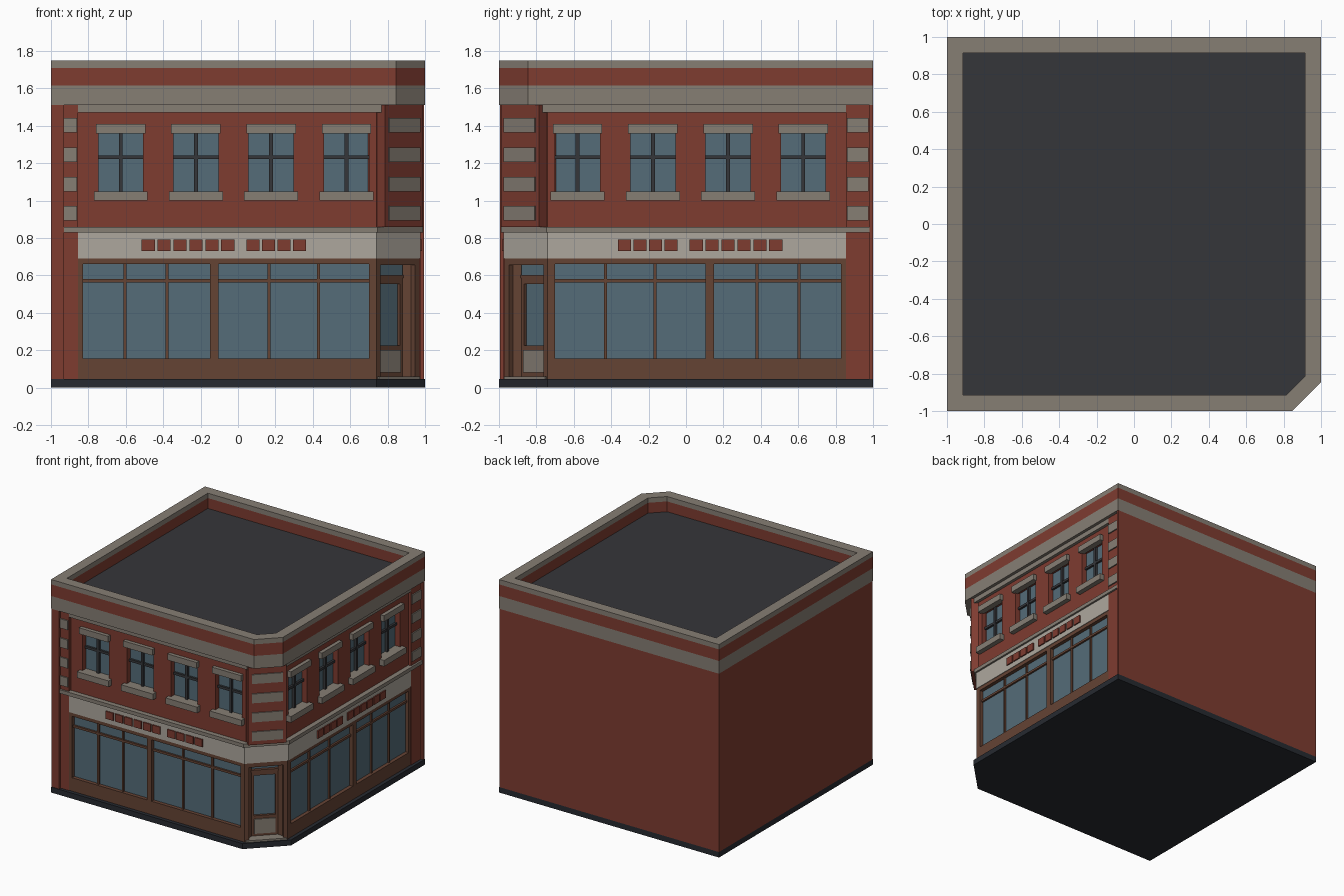
import bpy, bmesh
from mathutils import Vector

if "Cube" in bpy.data.objects:
    bpy.data.objects.remove(bpy.data.objects["Cube"])

R2 = 2 ** 0.5
C = 0.855          # centre of the cut corner (x = C, y = -C)


def mat(name, r, g, b):
    m = bpy.data.materials.new(name)
    m.diffuse_color = (r, g, b, 1)
    m.use_nodes = True
    m.node_tree.nodes["Principled BSDF"].inputs["Base Color"].default_value = m.diffuse_color
    return m


BRICK = mat("brick", .21, .045, .03)
STONE = mat("stone", .24, .21, .175)
CREAM = mat("cream", .42, .39, .34)
WOOD = mat("wood", .13, .056, .034)
GLASS = mat("glass", .09, .15, .19)
DARK = mat("dark", .036, .037, .042)
PLINTH = mat("plinth", .02, .023, .03)


# Facade frames: u along the wall, v outward, z up
def front(u, v, z): return Vector((u, -v, z))
def side(u, v, z): return Vector((v, -u, z))
def corner(u, v, z): return Vector((C + (u + v) / R2, -C + (u - v) / R2, z))


def finish(bm, name, m):
    bmesh.ops.recalc_face_normals(bm, faces=bm.faces[:])
    me = bpy.data.meshes.new(name)
    bm.to_mesh(me)
    bm.free()
    me.materials.append(m)
    bpy.context.collection.objects.link(bpy.data.objects.new(name, me))


def panel(name, f, u0, u1, v0, v1, z0, z1, m, holes=()):
    """Slab in a facade frame with rectangular openings (u0, u1, z0, z1)."""
    us = sorted({u0, u1, *(h[0] for h in holes), *(h[1] for h in holes)})
    zs = sorted({z0, z1, *(h[2] for h in holes), *(h[3] for h in holes)})
    bm = bmesh.new()
    grid = {(u, z): bm.verts.new(f(u, v1, z)) for u in us for z in zs}
    for a, b in zip(us, us[1:]):
        for c, d in zip(zs, zs[1:]):
            mu, mz = (a + b) / 2, (c + d) / 2
            if not any(h[0] < mu < h[1] and h[2] < mz < h[3] for h in holes):
                bm.faces.new([grid[a, c], grid[b, c], grid[b, d], grid[a, d]])
    ext = bmesh.ops.extrude_face_region(bm, geom=bm.faces[:], use_keep_orig=True)
    new = [e for e in ext["geom"] if isinstance(e, bmesh.types.BMVert)]
    bmesh.ops.translate(bm, verts=new, vec=f(0, v0, 0) - f(0, v1, 0))
    bmesh.ops.delete(bm, geom=[v for v in bm.verts if not v.link_faces], context='VERTS')
    finish(bm, name, m)


def outline(w, k, b):
    """Plan with front/right walls at w, cut corner from k, back/left at b."""
    return [(-b, -w), (k, -w), (w, -k), (w, b), (-b, b)]


def prism(name, w, k, b, z0, z1, m, inner=None):
    bm = bmesh.new()

    def ring(pts, z): return [bm.verts.new((x, y, z)) for x, y in pts]

    def bridge(p, q):
        n = len(p)
        for i in range(n):
            j = (i + 1) % n
            bm.faces.new([p[i], p[j], q[j], q[i]])
    lo, hi = ring(outline(w, k, b), z0), ring(outline(w, k, b), z1)
    bridge(lo, hi)
    if inner:
        ilo, ihi = ring(outline(*inner), z0), ring(outline(*inner), z1)
        bridge(ihi, ilo)
        bridge(hi, ihi)
        bridge(ilo, lo)
    else:
        bm.faces.new(lo)
        bm.faces.new(hi)
    finish(bm, name, m)


# Main masses and wrap-around bands
prism("plinth", 1, .74, 1, 0, .045, PLINTH)
prism("core", .90, .66, 1, .045, 1.51, BRICK)
prism("sign_band", .975, .74, .855, .69, .83, CREAM)
prism("belt_course", .99, .745, .98, .83, .86, STONE)
prism("lower_cornice", .975, .766, .855, 1.47, 1.51, STONE)
prism("cornice", 1, .846, 1, 1.51, 1.615, STONE)
INNER = (.915, .812, .915)
prism("parapet", 1, .846, 1, 1.615, 1.71, BRICK, INNER)
prism("parapet_cap", 1, .846, 1, 1.71, 1.75, STONE, INNER)
prism("roof", .93, .82, .93, 1.61, 1.625, DARK)

QUOINS = [.895, 1.05, 1.207, 1.365]
WINDOWS = [-.627, -.225, .177, .58]
SHOP = [(-.83, -.15, (-.605, -.38)), (-.105, .70, (.165, .43))]
BLOCKS = [-.48 + .085 * i for i in range(6)] + [.08 + .083 * i for i in range(4)]

# Two street facades, mirrored about the cut corner
for tag, f, party in (("front", front, -.93), ("side", side, -.982)):
    panel(tag + "_party_wall", f, -1, party, .8, .995, .045, 1.51, BRICK)
    panel(tag + "_pilaster", f, party, -.855, .85, .975, .045, 1.51, BRICK)
    for z in QUOINS:
        panel(tag + "_quoin", f, max(party, -.975), -.86, .96, .985, z, z + .076, STONE)

    # Upper wall with four windows
    panel(tag + "_upper_wall", f, -.86, .74, .89, .95, .85, 1.49, BRICK,
          [(u - .12, u + .12, 1.04, 1.37) for u in WINDOWS])
    for u in WINDOWS:
        panel(tag + "_window_glass", f, u - .12, u + .12, .89, .905, 1.04, 1.37, GLASS)
        panel(tag + "_window_muntin", f, u - .01, u + .01, .9, .925, 1.04, 1.37, DARK)
        panel(tag + "_window_rail", f, u - .12, u + .12, .9, .922, 1.222, 1.242, DARK)
        panel(tag + "_lintel", f, u - .132, u + .132, .93, .98, 1.36, 1.41, STONE)
        panel(tag + "_sill", f, u - .144, u + .144, .9, .99, 1.0, 1.05, STONE)

    # Shopfront
    panel(tag + "_shopfront", f, -.86, .74, .88, .97, .045, .69, WOOD,
          [(a, b, .155, .66) for a, b, _ in SHOP])
    for a, b, bars in SHOP:
        panel(tag + "_shop_glass", f, a, b, .89, .94, .155, .66, GLASS)
        panel(tag + "_transom_bar", f, a, b, .935, .955, .562, .58, WOOD)
        for u in bars:
            panel(tag + "_mullion", f, u - .008, u + .008, .935, .953, .155, .66, WOOD)
    for u in BLOCKS:
        panel(tag + "_sign_block", f, u - .035, u + .035, .97, .985, .73, .792, BRICK)

# Cut corner: pier with quoins above
panel("corner_wall", corner, -.1485, .1485, -.12, -.014, .85, 1.51, BRICK)
panel("corner_pier", corner, -.145, .145, -.05, .046, .86, 1.51, BRICK)
for z in QUOINS:
    panel("corner_quoin", corner, -.117, .117, .03, .055, z, z + .076, STONE)

# Recessed entrance
panel("door_surround", corner, -.1626, .1626, -.1, 0, .045, .69, WOOD,
      [(-.13, .13, .045, .655)])
panel("entrance_glass", corner, -.13, .13, -.11, -.085, .05, .655, GLASS)
panel("door_transom", corner, -.13, .13, -.09, -.06, .585, .602, WOOD)
panel("door", corner, -.11, .11, -.09, -.065, .06, .585, WOOD,
      [(-.08, .08, .225, .555)])
panel("door_panel", corner, -.08, .08, -.07, -.057, .08, .2, STONE)
panel("doorstep", corner, -.155, .155, -.09, .012, .045, .06, STONE)
